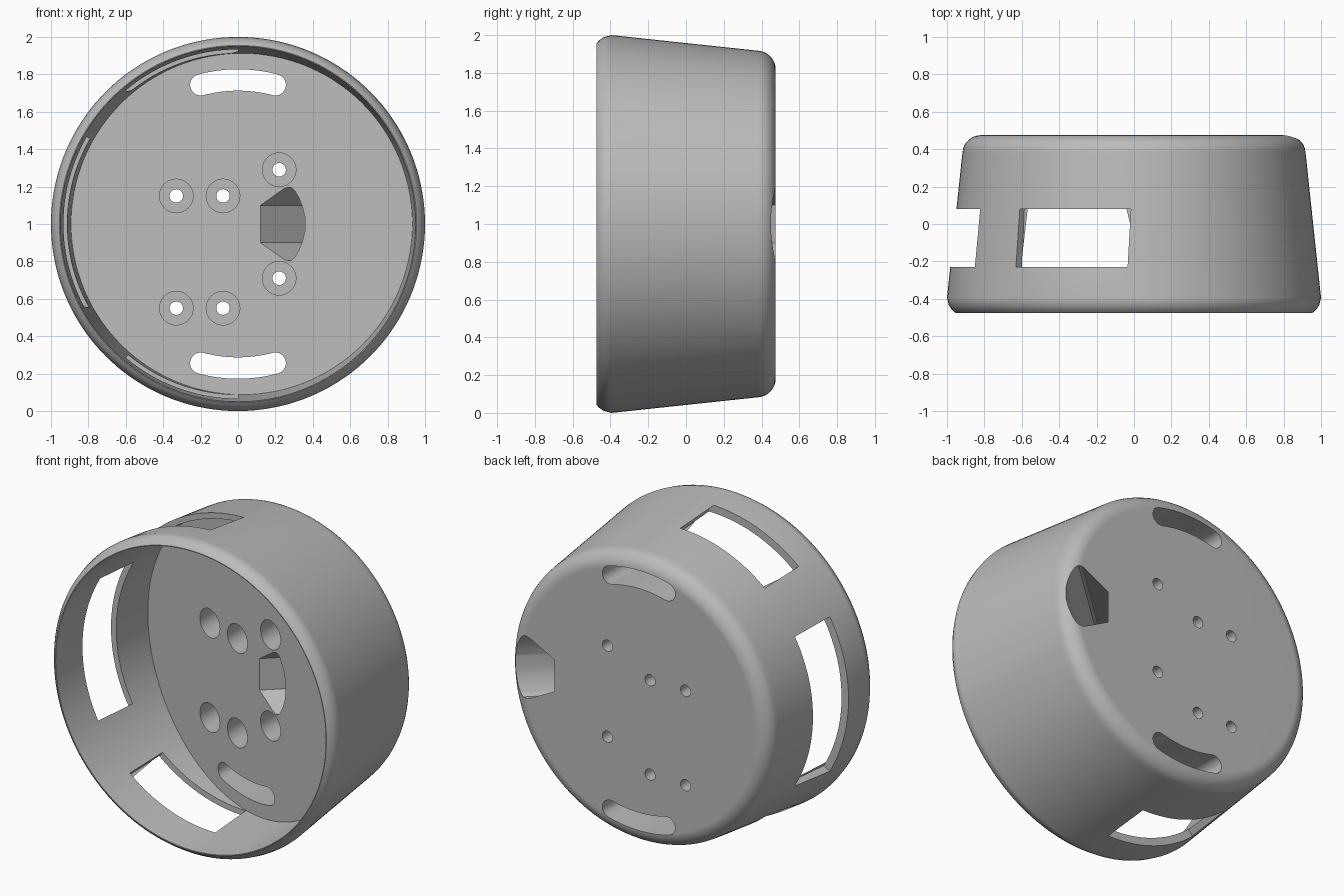
import bpy, bmesh, math
from mathutils import Vector

cube = bpy.data.objects.get("Cube")
if cube:
    bpy.data.objects.remove(cube, do_unlink=True)

SEG = 144
MID = 1.0  # height of the housing axis

grey = bpy.data.materials.new("plain grey")
grey.use_nodes = True
colour = (0.5, 0.5, 0.5, 1)
grey.diffuse_color = colour
grey.node_tree.nodes["Principled BSDF"].inputs["Base Color"].default_value = colour


def skin(name, loops):
    """Join equal rings of points into a closed solid with flat end caps."""
    bm = bmesh.new()
    rings = [[bm.verts.new(p) for p in loop] for loop in loops]
    n = len(rings[0])
    for a, b in zip(rings, rings[1:]):
        for i in range(n):
            j = (i + 1) % n
            bm.faces.new((a[i], a[j], b[j], b[i]))
    bm.faces.new(rings[0])
    bm.faces.new(rings[-1])
    bmesh.ops.recalc_face_normals(bm, faces=bm.faces)
    mesh = bpy.data.meshes.new(name)
    bm.to_mesh(mesh)
    bm.free()
    mesh.materials.append(grey)
    obj = bpy.data.objects.new(name, mesh)
    bpy.context.collection.objects.link(obj)
    return obj


def arc(r, start, end, steps, cx=0.0, cz=MID):
    """Points (x, z) along an arc, in degrees."""
    angles = [math.radians(start + (end - start) * i / steps) for i in range(steps + 1)]
    return [(cx + r * math.cos(a), cz + r * math.sin(a)) for a in angles]


def circle(r, steps, cx=0.0, cz=MID):
    return arc(r, 0, 360, steps, cx, cz)[:-1]


def prism(name, outline, y0, y1):
    return skin(name, [[(x, y, z) for x, z in outline] for y in (y0, y1)])


# Tapered body with rounded rim and rounded back edge
profile = [(-0.475, 0.955), (-0.46, 0.973), (-0.435, 0.99), (-0.395, 1.0), (0.375, 0.918)]
for step in range(1, 9):
    a = math.radians(6 + 84 * step / 8)
    profile.append((0.375 + 0.1 * math.sin(a), 0.818 + 0.1 * math.cos(a)))
housing = skin("housing", [[(x, y, z) for x, z in circle(r, SEG)] for y, r in profile])


# Tapered cavity ending in a tilted floor
def floor_y(x):
    return 0.083 - 0.32 * x


def cavity_radius(y):
    return 0.945 - 0.068 * (y + 0.4)


back = []
for i in range(SEG):
    a = math.tau * i / SEG
    y = 0.0
    for _ in range(8):
        y = floor_y(cavity_radius(y) * math.cos(a))
    r = cavity_radius(y)
    back.append((r * math.cos(a), y, MID + r * math.sin(a)))
front = [(x, -0.6, z) for x, z in circle(cavity_radius(-0.6), SEG)]
cutters = [skin("cavity_cutter", [front, back])]

# Three side windows
for start, end in ((90, 130), (150, 210), (230, 270)):
    outline = arc(1.2, start, end, 24) + arc(0.7, end, start, 24)
    cutters.append(prism("window_cutter", outline, -0.23, 0.08))

# Curved mounting slots, top and bottom
for mid in (90, 270):
    outline = arc(0.827, mid - 15, mid + 15, 16)
    for side, r, sweep in ((15, 0.057, 180), (-15, 0.057, 180)):
        a = math.radians(mid + side)
        cx, cz = 0.77 * math.cos(a), MID + 0.77 * math.sin(a)
        first = mid + side + (0 if side > 0 else 180)
        outline += arc(r, first, first + sweep, 10, cx, cz)[1:-1]
        if side > 0:
            outline += arc(0.713, mid + 15, mid - 15, 16)
    cutters.append(prism("slot_cutter", outline, -0.4, 0.6))

# Screw holes with deep counterbores
for x, dz in ((-0.33, 0.15), (-0.08, 0.15), (0.22, 0.29)):
    for z in (MID + dz, MID - (0.45 if x < 0 else 0.29)):
        cutters.append(prism("counterbore_cutter", circle(0.09, 32, x, z), -0.4, 0.38))
        cutters.append(prism("screw_cutter", circle(0.036, 24, x, z), -0.3, 0.6))

# Slanted cable tunnel from the floor to the back edge
half = [(0.12, 0.1), (0.24, 0.185), (0.265, 0.197), (0.285, 0.195), (0.305, 0.175),
        (0.325, 0.14), (0.345, 0.09), (0.357, 0.04)]
outline = half + [(x, -z) for x, z in reversed(half)]
base = [Vector((x, floor_y(x), MID + z)) for x, z in outline]
slope = Vector((0.51, 0.465, 0))
cutters.append(skin("tunnel_cutter", [[p + slope * t for p in base] for t in (-0.3, 1.6)]))

# Cut everything, then drop the cutters
bpy.context.view_layer.objects.active = housing
for cutter in cutters:
    cutter.hide_render = True
    mod = housing.modifiers.new("cut", 'BOOLEAN')
    mod.operation = 'DIFFERENCE'
    mod.solver = 'EXACT'
    mod.object = cutter
    bpy.ops.object.modifier_apply(modifier=mod.name)
    bpy.data.objects.remove(cutter, do_unlink=True)

# Smooth walls with crisp edges
bpy.ops.object.select_all(action='DESELECT')
housing.select_set(True)
bpy.ops.object.shade_smooth_by_angle(angle=math.radians(30))
weighted = housing.modifiers.new("even_shading", 'WEIGHTED_NORMAL')
weighted.keep_sharp = True
